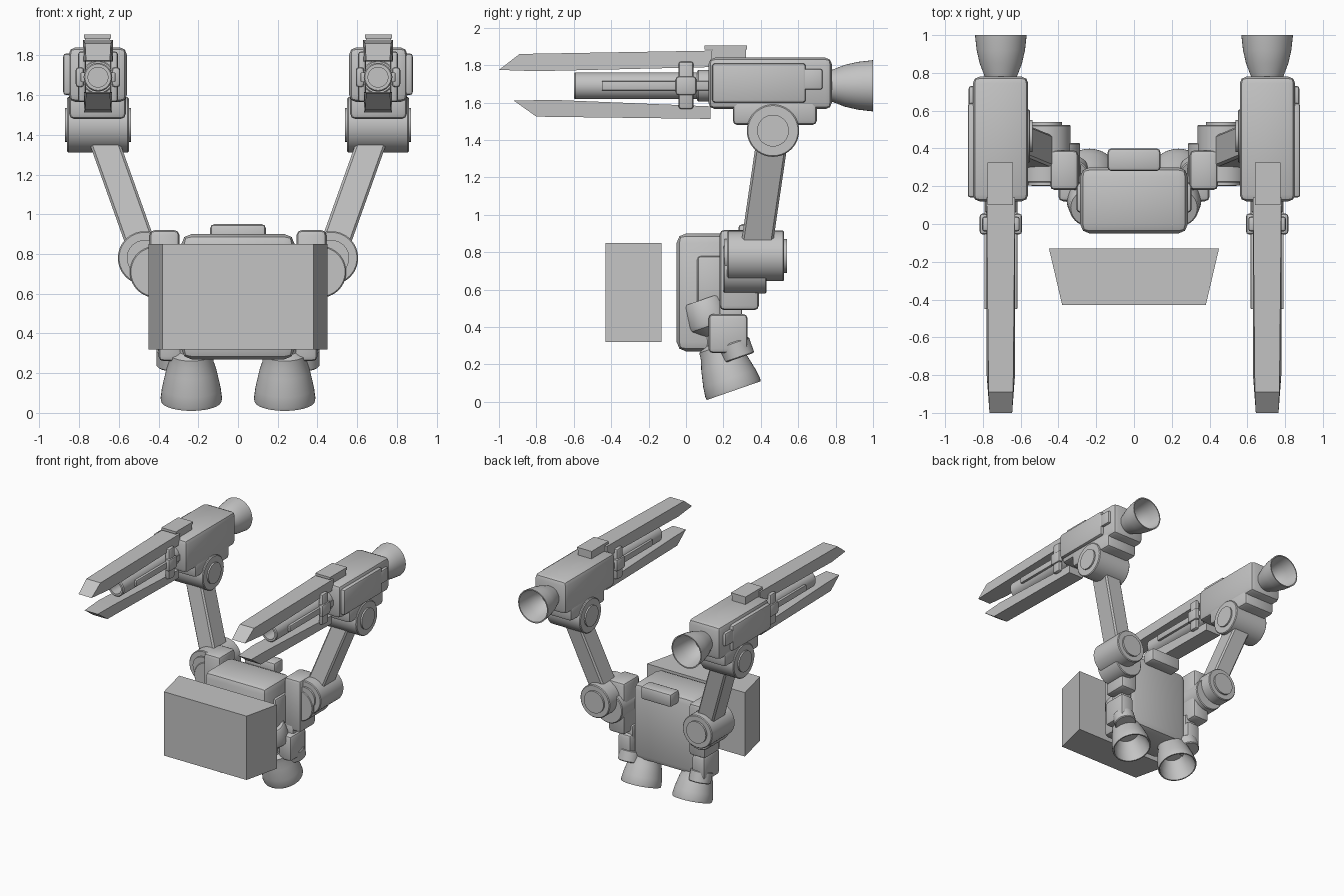
import bpy, bmesh
from math import radians, sin, cos, pi
from mathutils import Vector, Matrix

if "Cube" in bpy.data.objects:
    bpy.data.objects.remove(bpy.data.objects["Cube"])

grey = bpy.data.materials.new("plain grey")
grey.use_nodes = True
grey.diffuse_color = (0.55, 0.55, 0.55, 1)
grey.node_tree.nodes["Principled BSDF"].inputs["Base Color"].default_value = grey.diffuse_color


def finish(name, bm, mirror=True):
    bmesh.ops.recalc_face_normals(bm, faces=bm.faces)
    me = bpy.data.meshes.new(name)
    bm.to_mesh(me)
    bm.free()
    me.materials.append(grey)
    me.shade_smooth()
    me.set_sharp_from_angle(angle=radians(32))
    ob = bpy.data.objects.new(name, me)
    bpy.context.collection.objects.link(ob)
    if mirror:
        ob.modifiers.new("Mirror", "MIRROR").use_mirror_merge = False
    return ob


def box(name, x, y, z, bevel=0.0, mirror=True, segments=2):
    """Box between (low, high) pairs, with rounded edges."""
    bm = bmesh.new()
    bmesh.ops.create_cube(bm, size=1)
    for v in bm.verts:
        v.co = Vector([a[0] if c < 0 else a[1] for a, c in zip((x, y, z), v.co)])
    if bevel:
        bmesh.ops.bevel(bm, geom=bm.edges[:], offset=bevel, segments=segments,
                        affect='EDGES', profile=0.5)
    return finish(name, bm, mirror)


def lathe(name, base, axis, profile, sides=40):
    """Turn (radius, distance) points about an axis; end points are capped at radius 0."""
    bm = bmesh.new()
    rot = Vector(axis).to_track_quat('Z', 'Y').to_matrix().to_4x4()
    mat = Matrix.Translation(base) @ rot
    rings = []
    for r, t in profile:
        if r == 0:
            rings.append([bm.verts.new(mat @ Vector((0, 0, t)))] * sides)
        else:
            rings.append([bm.verts.new(mat @ Vector((r * cos(2 * pi * i / sides),
                          r * sin(2 * pi * i / sides), t))) for i in range(sides)])
    for a, b in zip(rings, rings[1:]):
        for i in range(sides):
            j = (i + 1) % sides
            corners = list(dict.fromkeys((a[i], a[j], b[j], b[i])))
            bm.faces.new(corners)
    return finish(name, bm)


def drum(name, base, axis, r, length, cap=0.0, cap_r=0.0):
    """Cylinder with an optional raised disc on both ends."""
    e = 0.006
    half = [(r - e, 0), (r, e)]
    if cap:
        half = [(0, -cap), (cap_r, -cap), (cap_r, 0)] + half
    else:
        half = [(0, 0)] + half
    return lathe(name, base, axis, half + [(q, length - t) for q, t in reversed(half)])


def extrude(name, points, axis, low, high, taper=None, mirror=True):
    """Prism from a 2D outline along x or z; taper gives each point its own half width."""
    bm = bmesh.new()
    sides = []
    for k, end in enumerate((low, high)):
        ring = []
        for i, (a, b) in enumerate(points):
            e = end
            if taper:
                e = (low + high) / 2 + (taper[i] if k else -taper[i])
            ring.append(bm.verts.new((e, a, b) if axis == 'x' else (a, b, e)))
        sides.append(ring)
        bm.faces.new(ring)
    n = len(points)
    for i in range(n):
        bm.faces.new((sides[0][i], sides[0][(i + 1) % n], sides[1][(i + 1) % n], sides[1][i]))
    return finish(name, bm, mirror)


# Central body
box("torso", (-0.285, 0.285), (-0.05, 0.30), (0.27, 0.90), 0.05, False)
box("rear_hump", (-0.14, 0.14), (0.28, 0.40), (0.84, 0.95), 0.02, False)
box("torso_side_panel", (0.26, 0.305), (0.06, 0.22), (0.48, 0.78), 0.02)
extrude("front_block", [(-0.45, -0.13), (-0.38, -0.43), (0.38, -0.43), (0.45, -0.13)],
        'z', 0.32, 0.85, mirror=False)

# Hips and lower thrusters
box("shoulder_block", (0.295, 0.445), (0.18, 0.39), (0.49, 0.92), 0.025)
box("hip_link", (0.28, 0.38), (0.18, 0.30), (0.42, 0.54), 0.01)
box("hip_block", (0.28, 0.40), (0.12, 0.33), (0.26, 0.47), 0.025)
tilt = Vector((0, -0.33, 0.95)).normalized()
drum("hip_pivot", (0.325, 0.285, 0.235), tilt, 0.085, 0.09)
lathe("lower_thruster", (0.235, 0.255, 0.06), tilt,
      [(0, 0.16), (0.085, 0.16), (0.125, 0.08), (0.143, 0), (0.152, 0), (0.155, 0.015),
       (0.148, 0.07), (0.128, 0.16), (0.112, 0.21), (0.108, 0.25), (0.07, 0.27),
       (0.065, 0.32), (0.118, 0.37), (0.122, 0.39), (0.108, 0.505), (0.1, 0.515), (0, 0.515)])

# Shoulder joints and arm
drum("inner_shoulder_drum", (0.415, 0.20, 0.71), (0, 1, 0), 0.13, 0.23)
drum("outer_shoulder_drum", (0.47, 0.22, 0.78), (0, 1, 0), 0.135, 0.305, 0.015, 0.09)
bm = bmesh.new()
bmesh.ops.create_cube(bm, size=1)
foot, top = Vector((0.465, 0.37, 0.78)), Vector((0.70, 0.467, 1.44))
for v in bm.verts:
    end = top if v.co.z > 0 else foot
    v.co = end + Vector((v.co.x * 0.155, v.co.y * 0.17, 0))
long_edges = [e for e in bm.edges if abs(e.verts[0].co.z - e.verts[1].co.z) > 0.1]
bmesh.ops.bevel(bm, geom=long_edges, offset=0.012, segments=1, affect='EDGES')
finish("arm", bm)
drum("elbow_drum", (0.55, 0.465, 1.45), (1, 0, 0), 0.14, 0.31, 0.012, 0.085)

# Weapon housing
cx, cz = 0.705, 1.69
box("weapon_housing", (0.56, 0.853), (0.12, 0.78), (1.565, 1.84), 0.035)
box("housing_underside", (0.565, 0.85), (0.25, 0.70), (1.48, 1.62), 0.025)
box("housing_side_panel", (0.83, 0.88), (0.14, 0.64), (1.60, 1.81), 0.015)
box("side_panel_tab", (0.83, 0.875), (0.62, 0.73), (1.67, 1.78), 0.012)
box("sight_base", (0.645, 0.77), (0.14, 0.32), (1.82, 1.89))
box("sight_plate", (0.64, 0.775), (0.10, 0.325), (1.885, 1.905))
lathe("rear_nozzle", (cx, 0.75, cz), (0, 1, 0),
      [(0, 0), (0.075, 0), (0.085, 0.03), (0.112, 0.10), (0.128, 0.17), (0.137, 0.25),
       (0.128, 0.25), (0.115, 0.16), (0.095, 0.09), (0.065, 0.04), (0, 0.04)])

# Barrel and its clamps
lathe("barrel", (cx, -0.60, cz), (0, 1, 0),
      [(0, 0.15), (0.05, 0.15), (0.05, 0), (0.066, 0), (0.072, 0.008), (0.072, 0.74), (0, 0.74)])
drum("barrel_collar", (cx, 0.06, cz), (0, 1, 0), 0.085, 0.08)
box("barrel_side_bars", (cx - 0.087, cx + 0.087), (-0.45, 0.14), (1.665, 1.715), 0.004)
for side in (-1, 1):
    x = sorted((cx + side * 0.06, cx + side * 0.10))
    box("rail_clamp", x, (-0.04, 0.04), (1.565, 1.82), 0.015)
    x = sorted((cx + side * 0.07, cx + side * 0.112))
    box("clamp_boss", x, (-0.055, 0.055), (1.64, 1.74), 0.015)

# Pointed rails above and below the barrel
extrude("upper_rail", [(-1.0, 1.775), (-0.89, 1.86), (0.14, 1.878), (0.14, 1.79), (-0.80, 1.768)],
        'x', cx - 0.075, cx + 0.075, taper=[0.06, 0.065, 0.075, 0.075, 0.075])
extrude("lower_rail", [(-0.92, 1.61), (-0.80, 1.525), (0.13, 1.513), (0.13, 1.58), (-0.72, 1.615)],
        'x', cx - 0.07, cx + 0.07, taper=[0.06, 0.065, 0.07, 0.07, 0.07])
